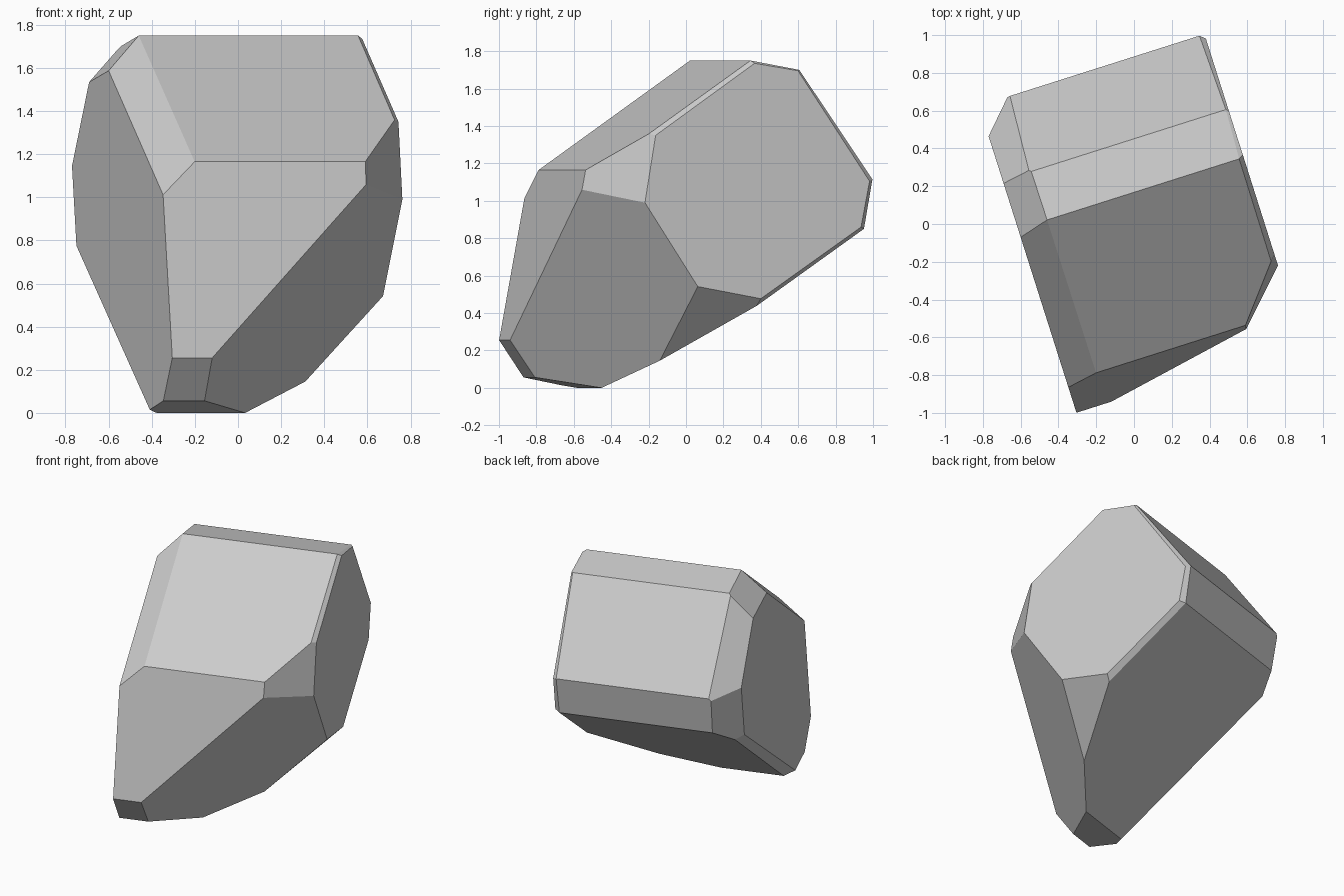
import bpy
import bmesh
import math
from mathutils import Matrix, Vector

# Remove the default cube
default_cube = bpy.data.objects.get("Cube")
if default_cube:
    bpy.data.objects.remove(default_cube, do_unlink=True)

# Stone colour
stone_grey = bpy.data.materials.new("stone_grey")
stone_grey.use_nodes = True
grey = (0.6, 0.6, 0.6, 1.0)
stone_grey.diffuse_color = grey
shader = next(n for n in stone_grey.node_tree.nodes if n.type == 'BSDF_PRINCIPLED')
shader.inputs["Base Color"].default_value = grey

# Boulder side profile as (depth, height), and its two flat ends
LEFT_END, RIGHT_END = -0.593, 0.66
TURN = math.radians(17.63)
profile = [(-0.44, 0), (0.8, 0.85), (0.845, 1.115), (0.43, 1.7),
           (0.16, 1.75), (-0.69, 1.165), (-0.86, 0.255), (-0.723, 0.056)]


def left(depth, height):
    return Vector((LEFT_END, depth, height))


def right(depth, height):
    return Vector((RIGHT_END, depth, height))


def ridge(across, index):
    """Point along one long edge of the block."""
    return Vector((across, *profile[index]))


def extrude_block():
    bm = bmesh.new()
    face = bm.faces.new([bm.verts.new(left(*p)) for p in profile])
    grown = bmesh.ops.extrude_face_region(bm, geom=[face])["geom"]
    bmesh.ops.translate(bm, vec=(RIGHT_END - LEFT_END, 0, 0),
                        verts=[g for g in grown if isinstance(g, bmesh.types.BMVert)])
    bottom_cap = [f for f in bm.faces if all(abs(v.co.x - LEFT_END) < 0.001 for v in f.verts)]
    if not bottom_cap:
        bmesh.ops.holes_fill(bm, edges=[e for e in bm.edges if e.is_boundary], sides=0)
    bmesh.ops.recalc_face_normals(bm, faces=bm.faces[:])
    return bm


def chisel(bm, a, b, c):
    """Slice off whatever lies outside the plane through three points."""
    core = Vector((0.03, 0, 0.85))
    normal = (b - a).cross(c - a).normalized()
    if normal.dot(core - a) > 0:
        normal.negate()
    bmesh.ops.bisect_plane(bm, geom=bm.verts[:] + bm.edges[:] + bm.faces[:], dist=0.0001,
                           plane_co=a, plane_no=normal, clear_outer=True)
    rim = [e for e in bm.edges if e.is_boundary]
    if rim:
        bmesh.ops.holes_fill(bm, edges=rim, sides=0)


# Corners on the left end
left_crown = left(0.115, 1.587)
left_shoulder = left(0.414, 1.534)
left_back = left(0.676, 1.145)
left_heel = left(0.608, 0.775)
left_toe = left(-0.512, 0.017)

# Corners on the right end
right_crown = right(0.175, 1.735)
right_brow = right(-0.38, 1.35)
right_cheek = right(-0.44, 0.99)
right_belly = right(-0.136, 0.54)
right_keel = right(0.22, 0.475)
right_back = right(0.82, 1.105)
right_heel = right(0.78, 0.865)

# Corners along the long edges
base_left, base_right = ridge(-0.536, 0), ridge(-0.105, 0)
heel_right = ridge(0.624, 1)
back_left, back_right = ridge(-0.436, 2), ridge(0.632, 2)
rear_top_left, rear_top_right = ridge(-0.445, 3), ridge(0.647, 3)
crown_left, crown_right = ridge(-0.432, 4), ridge(0.635, 4)
brow_left, brow_right = ridge(-0.43, 5), ridge(0.4, 5)
chin_right = ridge(-0.399, 6)
keel_mid = Vector((0.62, 0.22, 0.452))
belly_mid = Vector((0.269, -0.203, 0.155))

cuts = [
    # left end: front bevel, crown, rear shoulder, rear corner, underside
    (crown_left, brow_left, left_crown),
    (crown_left, left_crown, left_shoulder),
    (left_shoulder, left_back, rear_top_left),
    (left_back, left_heel, back_left),
    (left_heel, left_toe, base_left),
    # right end: large lower slope, cheek and keel facets
    (right_cheek, chin_right, base_right),
    (brow_right, right_cheek, right_brow),
    (right_belly, right_keel, belly_mid),
    # right end: thin bevels around the rim
    (crown_right, right_crown, right_brow),
    (crown_right, right_crown, rear_top_right),
    (rear_top_right, back_right, right_back),
    (back_right, heel_right, right_back),
    (heel_right, keel_mid, right_heel),
]

# Boulder
bm = extrude_block()
for cut in cuts:
    chisel(bm, *cut)
bmesh.ops.remove_doubles(bm, verts=bm.verts[:], dist=0.001)
bmesh.ops.recalc_face_normals(bm, faces=bm.faces[:])
bmesh.ops.transform(bm, matrix=Matrix.Rotation(TURN, 4, 'Z'), verts=bm.verts[:])

mesh = bpy.data.meshes.new("boulder")
bm.to_mesh(mesh)
bm.free()
mesh.materials.append(stone_grey)
boulder = bpy.data.objects.new("boulder", mesh)
bpy.context.collection.objects.link(boulder)
